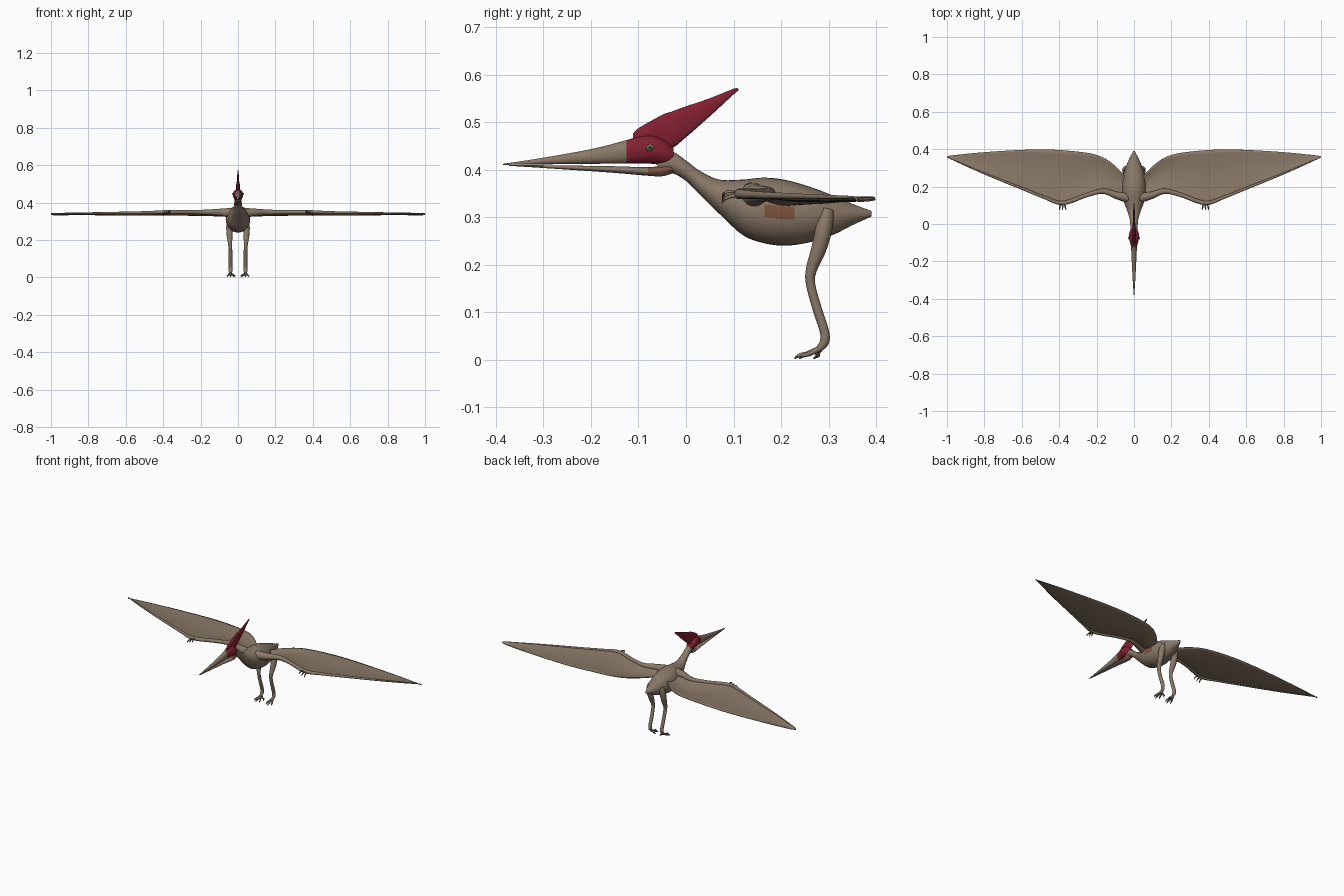
import bpy, bmesh, math
from mathutils import Vector

if "Cube" in bpy.data.objects:
    bpy.data.objects.remove(bpy.data.objects["Cube"])


def material(name, rgb):
    m = bpy.data.materials.new(name)
    m.use_nodes = True
    m.diffuse_color = (*rgb, 1)
    m.node_tree.nodes["Principled BSDF"].inputs["Base Color"].default_value = (*rgb, 1)
    return m


hide = material("tan hide", (0.25, 0.19, 0.135))
red = material("crest red", (0.23, 0.014, 0.03))
rust = material("rust patch", (0.2, 0.085, 0.045))
green = material("eye green", (0.08, 0.17, 0.09))
dark = material("dark claw", (0.05, 0.04, 0.03))


def spline(pts, n=8):
    """Catmull-Rom sampling of tuples of any length."""
    out = []
    for i in range(len(pts) - 1):
        a, b, c, d = pts[max(i - 1, 0)], pts[i], pts[i + 1], pts[min(i + 2, len(pts) - 1)]
        for k in range(n):
            t = k / n
            out.append(tuple(
                0.5 * (2 * q + (r - p) * t + (2 * p - 5 * q + 4 * r - s) * t * t
                       + (3 * q - p - 3 * r + s) * t ** 3)
                for p, q, r, s in zip(a, b, c, d)))
    return out + [tuple(pts[-1])]


def finish(name, bm, mats, rule=None, mirror=False):
    bmesh.ops.recalc_face_normals(bm, faces=bm.faces)
    for f in bm.faces:
        f.smooth = True
        if rule:
            f.material_index = rule(f.calc_center_median())
    mesh = bpy.data.meshes.new(name)
    bm.to_mesh(mesh)
    bm.free()
    for m in mats:
        mesh.materials.append(m)
    ob = bpy.data.objects.new(name, mesh)
    bpy.context.collection.objects.link(ob)
    if mirror:
        ob.modifiers.new("mirror", "MIRROR").use_mirror_merge = False
    return ob


def skin(bm, rings):
    """Bridge closed rings of points and cap both ends."""
    rows = [[bm.verts.new(p) for p in ring] for ring in rings]
    n = len(rows[0])
    for a, b in zip(rows, rows[1:]):
        for i in range(n):
            j = (i + 1) % n
            bm.faces.new((a[i], a[j], b[j], b[i]))
    bm.faces.new(rows[0])
    bm.faces.new(rows[-1])


def hull(name, stations, mats, rule=None, sides=32):
    """Loft of upright ellipses: y, top, bottom, half width."""
    bm = bmesh.new()
    angles = [2 * math.pi * i / sides for i in range(sides)]
    skin(bm, [[(w * math.cos(a), y, (t + b) / 2 + (t - b) / 2 * math.sin(a)) for a in angles]
              for y, t, b, w in spline(stations)])
    return finish(name, bm, mats, rule)


def tube(bm, stations, ref, sides=14, n=6):
    """Round tube along a path: x, y, z, radius."""
    s = spline(stations, n)
    rings = []
    for i, p in enumerate(s):
        t = (Vector(s[min(i + 1, len(s) - 1)][:3]) - Vector(s[max(i - 1, 0)][:3])).normalized()
        u = (Vector(ref) - t * t.dot(Vector(ref))).normalized()
        v = t.cross(u)
        rings.append([Vector(p[:3]) + p[3] * (u * math.cos(a) + v * math.sin(a))
                      for a in (2 * math.pi * k / sides for k in range(sides))])
    skin(bm, rings)


# Body, from neck to tail
hull("body", [
    (-0.06, 0.43, 0.395, 0.013), (-0.03, 0.438, 0.393, 0.018), (0, 0.419, 0.376, 0.02),
    (0.03, 0.397, 0.346, 0.024), (0.07, 0.379, 0.307, 0.036), (0.12, 0.379, 0.262, 0.055),
    (0.165, 0.383, 0.245, 0.064), (0.21, 0.378, 0.24, 0.065), (0.26, 0.364, 0.247, 0.058),
    (0.31, 0.345, 0.263, 0.042), (0.35, 0.328, 0.283, 0.025), (0.39, 0.313, 0.301, 0.004)],
    [hide, rust], lambda c: int(0.165 < c.y < 0.228 and 0.3 < c.z < 0.326))

# Skull with upper beak, red behind the beak
hull("skull", [
    (-0.385, 0.412, 0.41, 0.001), (-0.3, 0.425, 0.411, 0.007), (-0.2, 0.443, 0.412, 0.012),
    (-0.125, 0.462, 0.413, 0.016), (-0.1, 0.47, 0.413, 0.021), (-0.07, 0.472, 0.412, 0.028),
    (-0.045, 0.462, 0.409, 0.024), (-0.026, 0.445, 0.412, 0.015)],
    [hide, red], lambda c: int(c.y > -0.126))

# Lower jaw
hull("lower_jaw", [
    (-0.372, 0.41, 0.408, 0.001), (-0.25, 0.4085, 0.4, 0.008), (-0.15, 0.407, 0.393, 0.013),
    (-0.08, 0.405, 0.387, 0.018), (-0.05, 0.409, 0.386, 0.019), (-0.025, 0.415, 0.393, 0.014)],
    [hide, rust], lambda c: int(c.y > -0.078 and c.z > 0.393))

# Head crest
hull("crest", [
    (-0.112, 0.474, 0.456, 0.003), (-0.1, 0.487, 0.455, 0.007), (-0.05, 0.515, 0.45, 0.01),
    (-0.03, 0.522, 0.445, 0.01), (0, 0.533, 0.468, 0.007), (0.05, 0.55, 0.512, 0.005),
    (0.1, 0.57, 0.558, 0.003), (0.11, 0.57, 0.566, 0.001)], [red])

# Eyes with pupils
for name, x, r, mat in (("eyes", 0.0255, 0.009, green), ("pupils", 0.0295, 0.0035, dark)):
    bm = bmesh.new()
    bmesh.ops.create_uvsphere(bm, u_segments=16, v_segments=10, radius=r)
    bmesh.ops.scale(bm, vec=(0.5, 1, 0.8), verts=bm.verts)
    bmesh.ops.translate(bm, vec=(x, -0.075, 0.446), verts=bm.verts)
    finish(name, bm, [mat], mirror=True)

# Wing: x, leading y, trailing y, height, arm radius
WING = [
    (0.03, 0.14, 0.23, 0.345, 0.028), (0.09, 0.152, 0.3, 0.348, 0.02),
    (0.165, 0.175, 0.355, 0.349, 0.014), (0.25, 0.155, 0.38, 0.349, 0.011),
    (0.38, 0.112, 0.394, 0.349, 0.011), (0.48, 0.142, 0.398, 0.347, 0.008),
    (0.6, 0.19, 0.396, 0.345, 0.007), (0.8, 0.27, 0.384, 0.343, 0.005),
    (0.96, 0.34, 0.368, 0.342, 0.003), (1.0, 0.357, 0.36, 0.342, 0.001)]

bm = bmesh.new()
tube(bm, [(x, a, z, r) for x, a, _, z, r in WING], (0, 1, 0))
finish("wing_arms", bm, [hide], mirror=True)

# Sagging wing membrane
bm = bmesh.new()
CHORD = 14
rows = []
for x, lead, trail, z, _ in spline(WING):
    row = []
    for k in range(CHORD + 1):
        v = k / CHORD
        sag = 0.008 * v + 0.018 * math.sin(math.pi * v) * (1 - x)
        row.append(bm.verts.new((x, lead + (trail - lead) * v, z - sag)))
    rows.append(row)
for a, b in zip(rows, rows[1:]):
    for k in range(CHORD):
        bm.faces.new((a[k], b[k], b[k + 1], a[k + 1]))
wing = finish("wing_membranes", bm, [hide], mirror=True)
solid = wing.modifiers.new("thickness", "SOLIDIFY")
solid.thickness = 0.004
solid.offset = 0

# Three clawed fingers at each wrist
bm = bmesh.new()
for k in (-1, 0, 1):
    x = 0.382 + 0.01 * k
    tube(bm, [(x, 0.112, 0.347, 0.005), (x + 0.004 * k, 0.092, 0.348 - 0.005 * k, 0.004),
              (x + 0.007 * k, 0.08, 0.343 - 0.006 * k, 0.003),
              (x + 0.007 * k, 0.076, 0.335 - 0.006 * k, 0.0006)], (1, 0, 0), 8)
finish("wing_fingers", bm, [hide, dark], lambda c: int(c.y < 0.082), mirror=True)

# Legs
bm = bmesh.new()
tube(bm, [
    (0.036, 0.297, 0.315, 0.014), (0.044, 0.291, 0.28, 0.018), (0.045, 0.28, 0.235, 0.0165),
    (0.043, 0.264, 0.19, 0.012), (0.041, 0.262, 0.16, 0.01), (0.04, 0.275, 0.11, 0.01),
    (0.04, 0.291, 0.06, 0.01), (0.04, 0.291, 0.037, 0.01), (0.04, 0.279, 0.022, 0.007)],
    (1, 0, 0))
finish("legs", bm, [hide], mirror=True)

# Toes, three forward and one short inner toe
bm = bmesh.new()
for dx, y in ((-0.018, 0.238), (0, 0.228), (0.018, 0.238), (-0.024, 0.268)):
    tube(bm, [(0.04, 0.284, 0.025, 0.006), (0.04 + dx * 0.6, (y + 0.284) / 2, 0.013, 0.005),
              (0.04 + dx * 0.9, y + 0.01, 0.009, 0.004), (0.04 + dx, y, 0.002, 0.001)],
         (1, 0, 0), 8)
finish("toes", bm, [hide, dark], lambda c: int(c.z < 0.007), mirror=True)
